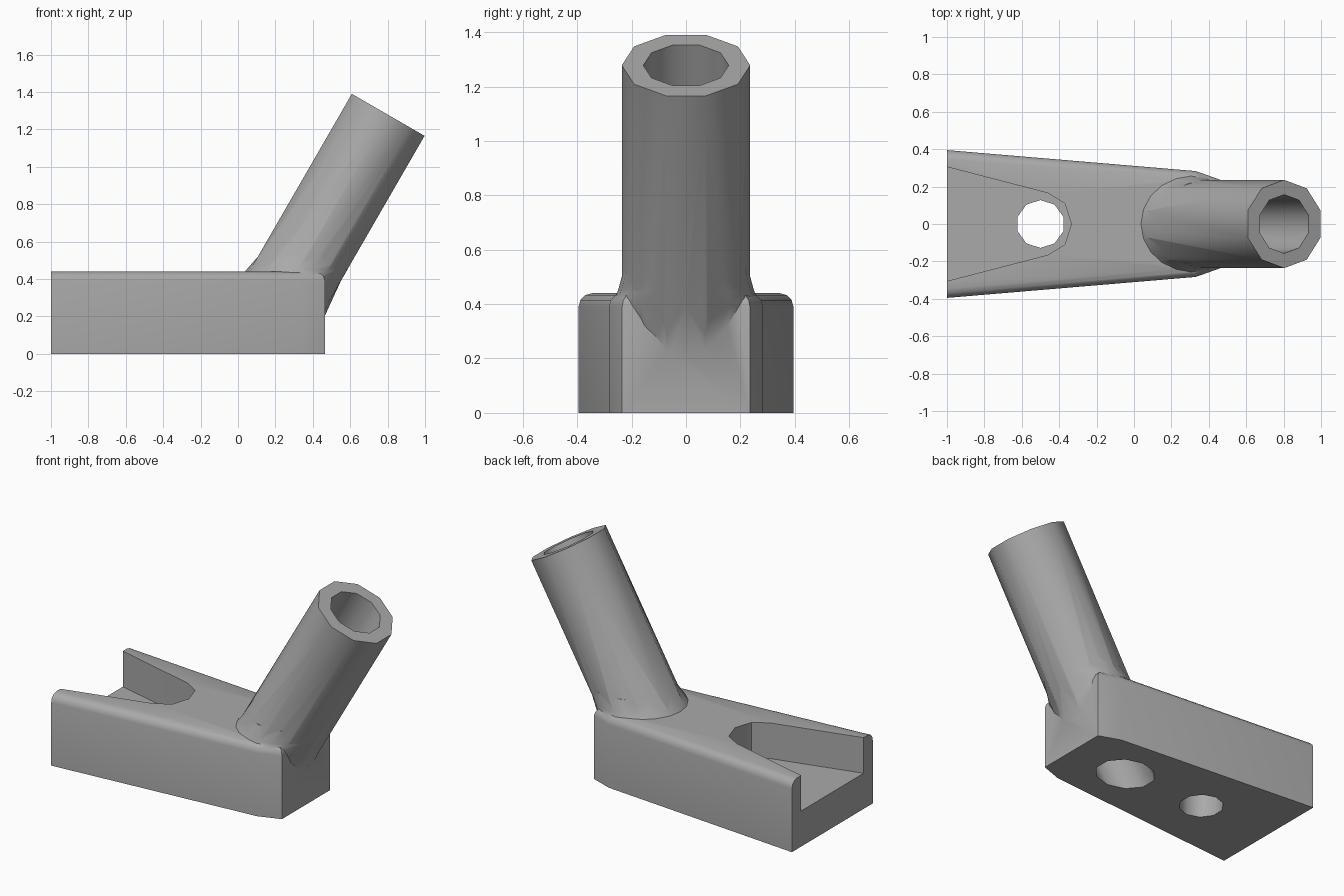
import bpy, bmesh, math
from mathutils import Matrix, Vector

cube = bpy.data.objects.get("Cube")
if cube:
    bpy.data.objects.remove(cube)

grey = bpy.data.materials.new("plain grey")
grey.use_nodes = True
COLOUR = (0.4, 0.4, 0.4, 1)
grey.diffuse_color = COLOUR
grey.node_tree.nodes["Principled BSDF"].inputs["Base Color"].default_value = COLOUR

TILT = math.radians(30)                 # lean of the tube away from vertical
TIP = Vector((0.803, 0, 1.278))         # centre of the tube's open end
AXIS = Vector((math.sin(TILT), 0, math.cos(TILT)))


def finish(name, bm):
    bmesh.ops.recalc_face_normals(bm, faces=bm.faces)
    mesh = bpy.data.meshes.new(name)
    bm.to_mesh(mesh)
    bm.free()
    mesh.materials.append(grey)
    ob = bpy.data.objects.new(name, mesh)
    bpy.context.collection.objects.link(ob)
    return ob


def loft(name, rings, round_top=0):
    """Closed solid through rings that have equal point counts."""
    bm = bmesh.new()
    rows = [[bm.verts.new(p) for p in ring] for ring in rings]
    n = len(rows[0])
    for a, b in zip(rows, rows[1:]):
        for i in range(n):
            j = (i + 1) % n
            bm.faces.new((a[i], a[j], b[j], b[i]))
    bm.faces.new(rows[0])
    top = bm.faces.new(rows[-1])
    if round_top:
        # round the rim except along the open rear end
        rim = [e for e in top.edges if max(v.co.x for v in e.verts) > -0.9]
        bmesh.ops.bevel(bm, geom=rim, offset=round_top, segments=3,
                        profile=0.5, affect='EDGES')
    return finish(name, bm)


def prism(name, half, z0, z1, round_top=0):
    """Prism whose outline is mirrored in y."""
    pts = half + [(x, -y) for x, y in reversed(half) if y]
    return loft(name, [[(x, y, z) for x, y in pts] for z in (z0, z1)], round_top)


def rod(name, radius, end, direction, start, stop):
    """Ten-sided rod along a direction, measured from its end point."""
    side = Vector((0, 1, 0))
    up = side.cross(direction)
    rings = []
    for d in (start, stop):
        ring = []
        for k in range(10):
            a = math.radians(36 * k)
            ring.append(end + direction * d
                        + radius * (math.cos(a) * side + math.sin(a) * up))
        rings.append(ring)
    return loft(name, rings)


def collar_ring(z, x_min, x_max, y_max, n=20):
    mid, half = (x_min + x_max) / 2, (x_max - x_min) / 2
    return [(mid + half * math.cos(math.tau * k / n),
             y_max * math.sin(math.tau * k / n), z) for k in range(n)]


# Tapered body with chamfered front corners and rounded rim
body = prism("bracket", [(-1, 0.395), (0.33, 0.283), (0.465, 0.235)],
             0, 0.44, round_top=0.05)

# Leaning tube and the flared collar that blends it into the body
tube = rod("tube", 0.236, TIP, AXIS, -1.12, 0)
collar = loft("collar", [collar_ring(0.2, -0.08, 0.463, 0.225),
                         collar_ring(0.39, 0.0, 0.55, 0.275),
                         collar_ring(0.45, 0.045, 0.585, 0.25),
                         collar_ring(0.53, 0.115, 0.62, 0.228)])

# Cutters: flared pocket, bolt hole and the bore through the tube
pocket = prism("pocket_cutter", [(-1.1, 0.331), (-0.46, 0.165),
                                 (-0.37, 0.11), (-0.335, 0)], 0.22, 0.6)
bolt = rod("bolt_cutter", 0.128, Vector((-0.5, 0, 0)), Vector((0, 0, 1)), -0.1, 0.3)
bore = rod("bore_cutter", 0.157, TIP, AXIS, -1.8, 0.1)

parts = [(tube, 'UNION'), (collar, 'UNION'), (pocket, 'DIFFERENCE'),
         (bolt, 'DIFFERENCE'), (bore, 'DIFFERENCE')]
bpy.ops.object.select_all(action='DESELECT')
bpy.context.view_layer.objects.active = body
body.select_set(True)
for part, operation in parts:
    mod = body.modifiers.new(part.name, 'BOOLEAN')
    mod.operation = operation
    mod.solver = 'EXACT'
    mod.object = part
    bpy.ops.object.modifier_apply(modifier=mod.name)
for part, operation in parts:
    bpy.data.objects.remove(part)

bpy.ops.object.shade_smooth_by_angle(angle=math.radians(37))
